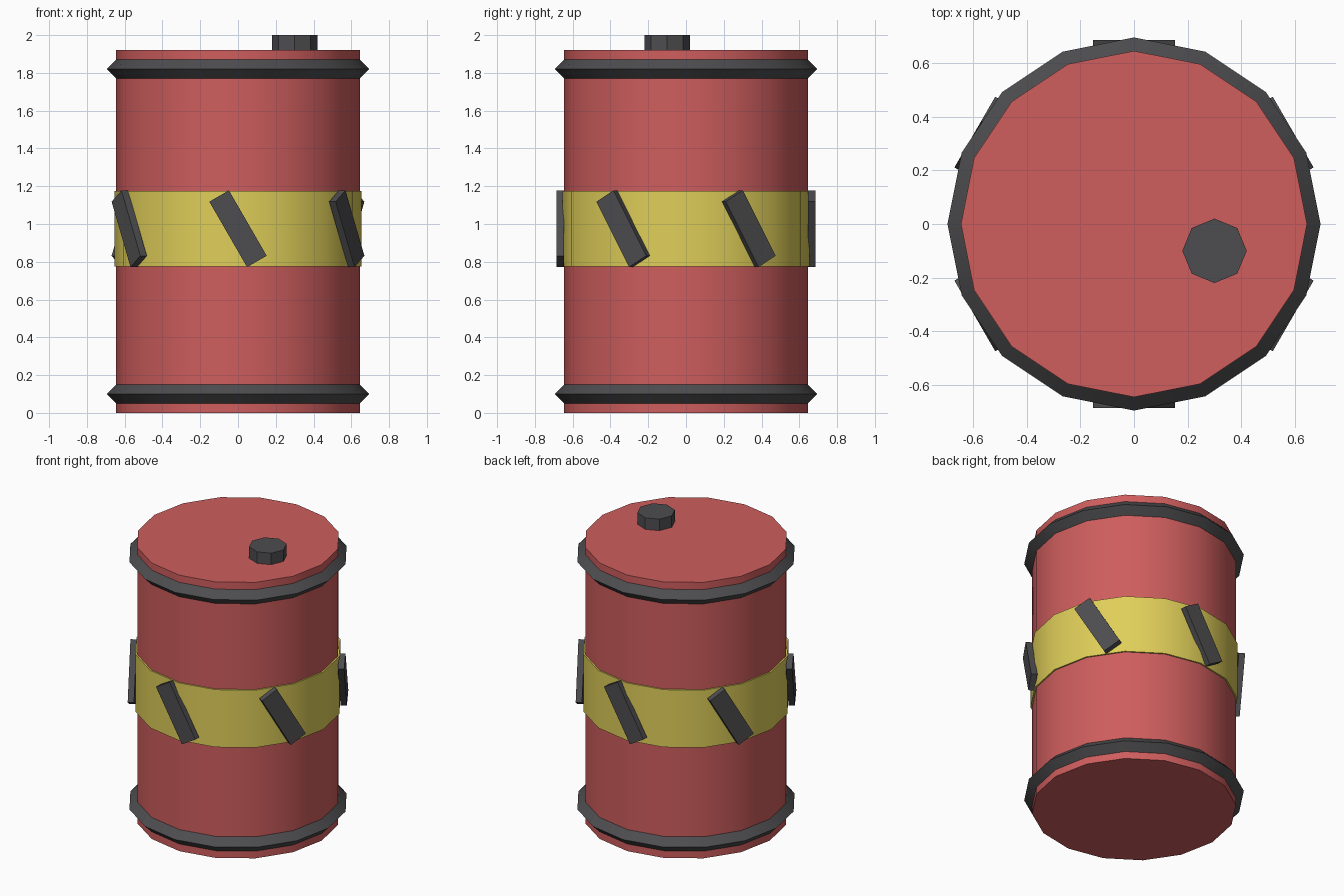
import bpy
from math import radians, sin, cos

if "Cube" in bpy.data.objects:
    bpy.data.objects.remove(bpy.data.objects["Cube"])


def material(name, rgb):
    m = bpy.data.materials.new(name)
    m.diffuse_color = (*rgb, 1)
    m.use_nodes = True
    m.node_tree.nodes["Principled BSDF"].inputs["Base Color"].default_value = m.diffuse_color
    return m


RED = material("red_paint", (0.62, 0.11, 0.11))
YELLOW = material("yellow_paint", (0.74, 0.62, 0.10))
DARK = material("dark_metal", (0.075, 0.075, 0.08))


def finish(name, mat, smooth=True):
    ob = bpy.context.object
    ob.name = name
    ob.data.materials.append(mat)
    if smooth:
        bpy.ops.object.shade_smooth_by_angle(angle=radians(30))
    return ob


def cylinder(name, mat, sides, radius, z0, z1, x=0, y=0):
    bpy.ops.mesh.primitive_cylinder_add(vertices=sides, radius=radius, depth=z1 - z0,
                                        location=(x, y, (z0 + z1) / 2))
    return finish(name, mat)


# Drum body, warning band and filler cap
cylinder("drum_body", RED, 16, 0.645, 0, 1.92)
cylinder("warning_band", YELLOW, 16, 0.655, 0.775, 1.175)
cylinder("filler_cap", DARK, 8, 0.12, 1.92, 2.0, 0.30, -0.10)

# Diamond-section rims
for name, z in (("lower_rim", 0.10), ("upper_rim", 1.82)):
    bpy.ops.mesh.primitive_torus_add(major_segments=16, minor_segments=4,
                                     major_radius=0.645, minor_radius=0.05,
                                     location=(0, 0, z))
    finish(name, DARK)

# Slanted hazard stripes around the band
for i in range(6):
    a = radians(60 * i)
    bpy.ops.mesh.primitive_cube_add(size=1, location=(0.665 * sin(a), -0.665 * cos(a), 0.975),
                                    rotation=(0, radians(-30), a))
    bpy.context.object.scale = (0.12, 0.04, 0.40)
    finish(f"hazard_stripe_{i + 1}", DARK, smooth=False)
